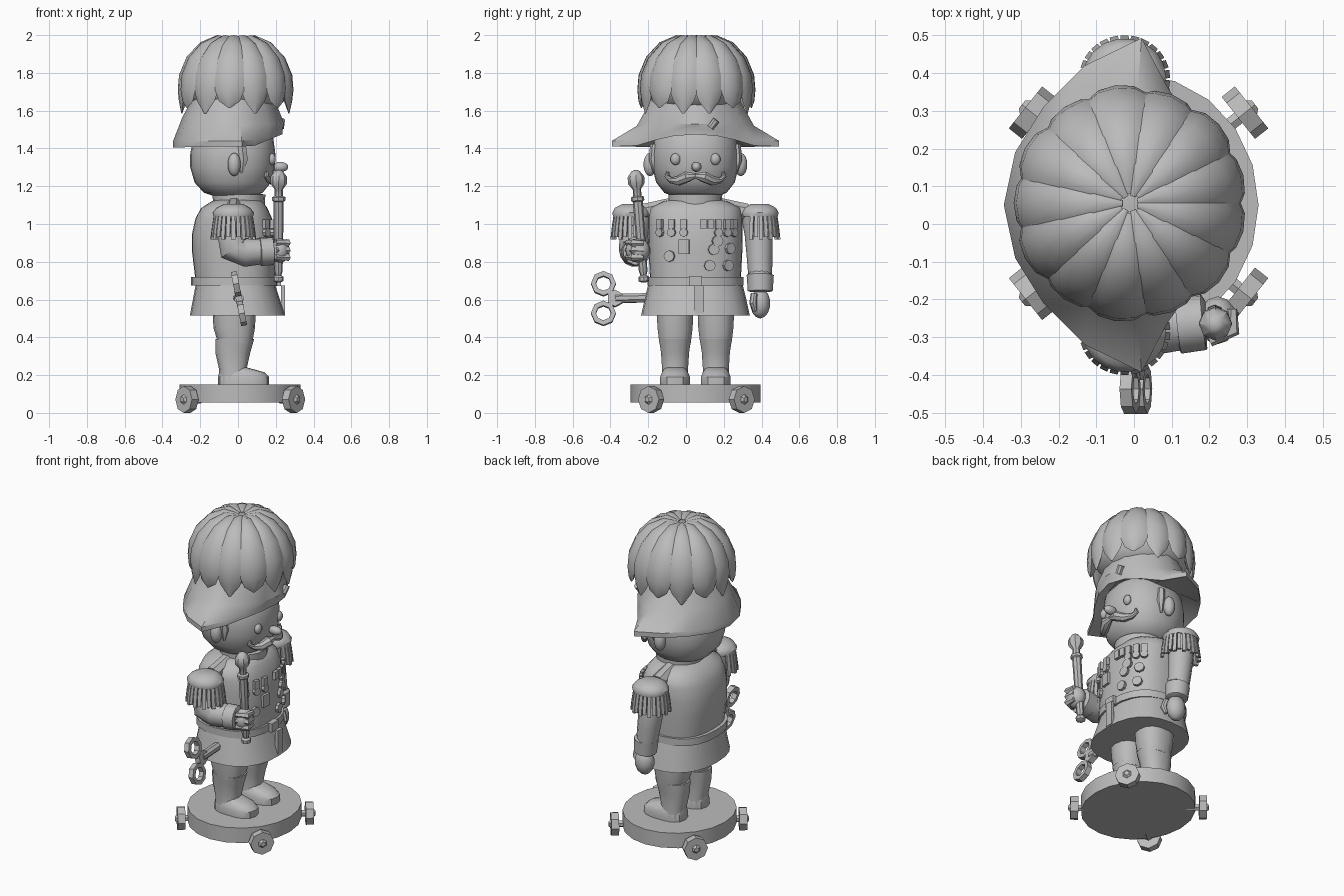
import bpy, bmesh, math
from mathutils import Vector, Matrix

YC = 0.05                       # the figure's own centre line (it looks towards +x)
grey = bpy.data.materials.new("plain grey")
grey.diffuse_color = (0.5, 0.5, 0.5, 1)


def finish(name, bm, angle=35):
    bmesh.ops.recalc_face_normals(bm, faces=bm.faces)
    me = bpy.data.meshes.new(name)
    bm.to_mesh(me)
    bm.free()
    me.materials.append(grey)
    me.polygons.foreach_set("use_smooth", [True] * len(me.polygons))
    me.set_sharp_from_angle(angle=math.radians(angle))
    ob = bpy.data.objects.new(name, me)
    bpy.context.collection.objects.link(ob)
    return ob


def loft(name, rings, closed=False, angle=35):
    bm = bmesh.new()
    vs = [[bm.verts.new(p) for p in r] for r in rings]
    n = len(vs[0])
    pairs = list(zip(vs, vs[1:])) + ([(vs[-1], vs[0])] if closed else [])
    for a, b in pairs:
        for i in range(n):
            bm.faces.new((a[i], a[(i + 1) % n], b[(i + 1) % n], b[i]))
    if not closed:
        bm.faces.new(vs[0])
        bm.faces.new(vs[-1])
    return finish(name, bm, angle)


def oval(cx, cy, rx, ry, z, n=24, p=2.0):
    def f(v):
        return math.copysign(abs(v) ** (2 / p), v)
    return [(cx + rx * f(math.cos(t)), cy + ry * f(math.sin(t)), z)
            for t in (2 * math.pi * i / n for i in range(n))]


def stack(name, rows, cy=YC, n=24, p=2.0, angle=35):
    """rows of (x min, x max, half width in y, z)"""
    return loft(name, [oval((a + b) / 2, cy, (b - a) / 2, ry, z, n, p) for a, b, ry, z in rows], angle=angle)


def tube(name, path, radii, n=10):
    path = [Vector(p) for p in path]
    rings = []
    for i, (p, r) in enumerate(zip(path, radii)):
        d = path[min(i + 1, len(path) - 1)] - path[max(i - 1, 0)]
        u = d.cross(Vector((0.31, 0.2, 1) if abs(d.normalized().z) < 0.9 else (1, 0, 0))).normalized()
        w = d.normalized().cross(u)
        rings.append([p + r * (u * math.cos(t) + w * math.sin(t))
                      for t in (2 * math.pi * k / n for k in range(n))])
    return loft(name, rings)


def disc(name, c, normal, r, depth, n=8, r2=None):
    bm = bmesh.new()
    m = Matrix.Translation(c) @ Vector(normal).to_track_quat('Z', 'Y').to_matrix().to_4x4()
    bmesh.ops.create_cone(bm, cap_ends=True, segments=n, radius1=r, radius2=r if r2 is None else r2,
                          depth=depth, matrix=m)
    return finish(name, bm)


def ball(name, c, r, n=12):
    bm = bmesh.new()
    bmesh.ops.create_uvsphere(bm, u_segments=n, v_segments=n // 2 + 1, radius=1,
                              matrix=Matrix.Translation(c) @ Matrix.Diagonal((*r, 1)))
    return finish(name, bm, 60)


def box(name, c, size, normal=(1, 0, 0)):
    bm = bmesh.new()
    turn = Matrix.Rotation(math.atan2(normal[1], normal[0]), 4, 'Z')
    bmesh.ops.create_cube(bm, size=1, matrix=Matrix.Translation(c) @ turn @ Matrix.Diagonal((*size, 1)))
    return finish(name, bm)


# Wheeled base
stack("base", [(-0.31, 0.33, 0.345, 0.055), (-0.31, 0.33, 0.345, 0.15)], n=20)
for sx in (-1, 1):
    for sy in (-1, 1):
        c, d = Vector((0.012 + sx * 0.282, 0.055 + sy * 0.24, 0.071)), Vector((sx * 0.78, sy * 0.62, 0))
        disc("wheel", c, d, 0.071, 0.045, 8)
        disc("wheel_hub", c + d * 0.027, d, 0.03, 0.015, 6, 0.015)
        disc("axle", c - d * 0.05, d, 0.02, 0.09, 6)

# Legs, boots and feet
for s in (-1, 1):
    y = YC + s * 0.108
    stack("leg", [(-0.105, 0.075, 0.085, 0.37), (-0.13, 0.09, 0.095, 0.45), (-0.135, 0.095, 0.1, 0.56)], y, 14, 2.4)
    stack("boot", [(-0.1, 0.06, 0.075, 0.15), (-0.1, 0.045, 0.07, 0.23), (-0.12, 0.065, 0.076, 0.32),
                   (-0.12, 0.085, 0.087, 0.39), (-0.1, 0.06, 0.07, 0.395)], y, 14, 2.4)
    stack("foot", [(-0.105, 0.165, 0.08, 0.15), (-0.105, 0.165, 0.08, 0.19), (-0.1, 0.14, 0.07, 0.215),
                   (-0.09, 0.05, 0.055, 0.24)], y, 14, 2.6)

# Coat: skirt, belt, body, collar
stack("coat_skirt", [(-0.255, 0.25, 0.288, 0.515), (-0.235, 0.215, 0.265, 0.62), (-0.22, 0.19, 0.245, 0.70)], p=2.4)
stack("belt", [(-0.25, 0.21, 0.255, 0.675), (-0.25, 0.21, 0.255, 0.72)], p=2.4)
box("belt_buckle", (0.21, YC, 0.698), (0.035, 0.07, 0.055))
stack("coat_body", [(-0.225, 0.195, 0.24, 0.70), (-0.243, 0.198, 0.248, 0.85), (-0.243, 0.195, 0.25, 0.95),
                    (-0.225, 0.18, 0.25, 1.03), (-0.195, 0.155, 0.238, 1.085), (-0.14, 0.13, 0.17, 1.12),
                    (-0.1, 0.1, 0.12, 1.13)], n=32, p=2.5, angle=50)
stack("collar", [(-0.13, 0.14, 0.14, 1.08), (-0.135, 0.145, 0.142, 1.155), (-0.11, 0.12, 0.12, 1.16)], n=20)
box("skirt_front_edge", (0.238, YC + 0.02, 0.6), (0.02, 0.05, 0.15))

# Medals laid on the chest surface
def chest(name, y, z, kind, w, h):
    q = (y - YC) / 0.25
    k = (1 - abs(q) ** 2.5) ** 0.4
    nrm = Vector((k ** 1.5 / 0.22, math.copysign(abs(q) ** 1.5, q) / 0.25, 0)).normalized()
    c = Vector((-0.023 + 0.219 * k - 0.04 * max(0, z - 0.95), y, z)) + nrm * 0.006
    if kind == "box":
        box(name, c, (0.02, w, h), nrm)
    else:
        disc(name, c, nrm, w, 0.02, h)

for y in (-0.135, -0.075, -0.012, 0.09, 0.13, 0.17, 0.215, 0.25):
    chest("medal_ribbon", y, 1.0, "box", 0.034, 0.05)
    if y not in (0.09, 0.13):
        chest("medal", y, 0.955, "disc", 0.023, 8)
chest("square_badge", -0.01, 0.88, "box", 0.055, 0.075)
for y, z in ((-0.085, 0.83), (0.145, 0.865), (0.23, 0.87), (0.125, 0.78), (0.22, 0.78), (0.165, 0.91)):
    chest("round_badge", y, z, "disc", 0.03, 8)

# Epaulettes with fringes and shoulder straps
for s in (-1, 1):
    def ep(t, r, z):
        return Vector((-0.025 + 0.115 * r * math.cos(t), YC + s * (0.335 + 0.11 * r * math.sin(t)), z))
    y0 = YC + s * 0.34
    stack("epaulette", [(-0.13, 0.08, 0.098, 1.04), (-0.135, 0.085, 0.102, 1.06), (-0.115, 0.065, 0.088, 1.085),
                        (-0.075, 0.03, 0.05, 1.105)], y0, 18, angle=50)
    stack("epaulette_core", [(-0.1, 0.05, 0.07, 0.95), (-0.115, 0.065, 0.085, 1.05)], y0, 14)
    for i in range(17):
        t = math.pi * (-0.12 + 1.24 * i / 16)
        rows = [[ep(t - a, r, z), ep(t + a, r, z), ep(t + a, r - 0.15, z), ep(t - a, r - 0.15, z)]
                for a, r, z in ((0.09, 0.88, 1.06), (0.1, 0.98, 0.99), (0.09, 1.05, 0.918 + 0.012 * (i % 2)))]
        loft("fringe_strand", rows)
    tube("shoulder_strap", [(-0.02, YC + s * 0.13, 1.095), (-0.025, YC + s * 0.27, 1.06)], [0.045, 0.05], 8)

# Hanging arm (+y)
tube("straight_sleeve", [(-0.03, 0.36, 1.05), (-0.03, 0.385, 0.95), (-0.015, 0.39, 0.82), (0.0, 0.393, 0.71)],
     [0.07, 0.075, 0.068, 0.062], 12)
tube("straight_cuff", [(0.0, 0.393, 0.735), (0.003, 0.393, 0.73), (0.01, 0.393, 0.645), (0.01, 0.393, 0.64)],
     [0.055, 0.072, 0.066, 0.05], 12)
ball("straight_hand", (0.015, 0.393, 0.58), (0.06, 0.053, 0.08))
tube("thumb", [(0.06, 0.36, 0.63), (0.075, 0.355, 0.58), (0.065, 0.365, 0.54)], [0.018, 0.02, 0.012], 8)

# Bent arm (-y) holding the baton
tube("bent_sleeve", [(-0.03, -0.25, 1.05), (-0.035, -0.275, 0.95), (-0.025, -0.275, 0.87), (0.04, -0.272, 0.85),
                     (0.15, -0.265, 0.855)], [0.07, 0.075, 0.082, 0.078, 0.066], 12)
tube("bent_cuff", [(0.115, -0.268, 0.853), (0.118, -0.268, 0.853), (0.185, -0.26, 0.857), (0.19, -0.26, 0.857)],
     [0.06, 0.077, 0.075, 0.055], 12)
ball("bent_hand", (0.222, -0.255, 0.86), (0.052, 0.065, 0.065))
for i in range(3):
    tube("finger", [(0.2, -0.31, 0.9 - i * 0.038), (0.262, -0.28, 0.9 - i * 0.038), (0.26, -0.225, 0.9 - i * 0.038)],
         [0.016, 0.021, 0.014], 6)
b0, b1 = Vector((0.213, -0.222, 0.69)), Vector((0.216, -0.268, 1.285))
prof = ((0, .012), (.015, .028), (.05, .028), (.065, .016), (.1, .023), (.72, .027), (.73, .035), (.76, .035),
        (.77, .022), (.83, .022), (.88, .044), (.94, .044), (.99, .022), (1, .01))
tube("baton", [b0.lerp(b1, t) for t, _ in prof], [r for _, r in prof], 8)

# Wind-up key on the side
tilt = Vector((-0.19, 0, 0.98))
hub = Vector((0.005, -0.375, 0.605))
side = Vector((0.98, 0, 0.19))
tube("key_stem", [(0.0, -0.18, 0.61), hub], [0.026, 0.026], 8)
disc("key_hub", hub, side, 0.045, 0.034, 6)
for s in (-1, 1):
    c = hub + tilt * s * 0.08 + Vector((0, -0.062, 0))
    rings = []
    for i in range(8):
        t = 2 * math.pi * i / 8
        d = tilt * math.cos(t) + Vector((0, 1, 0)) * math.sin(t)
        rings.append([c + d * r + side * h for r, h in ((.066, -.016), (.066, .016), (.04, .016), (.04, -.016))])
    loft("key_ring", rings, closed=True)

# Head and face
stack("head", [(-0.1, 0.08, 0.1, 1.14), (-0.18, 0.13, 0.165, 1.165), (-0.23, 0.175, 0.208, 1.22),
               (-0.253, 0.195, 0.228, 1.3), (-0.253, 0.198, 0.23, 1.37), (-0.235, 0.185, 0.215, 1.47),
               (-0.18, 0.13, 0.16, 1.54)], n=28, p=2.2, angle=60)
ball("nose", (0.222, YC + 0.005, 1.302), (0.045, 0.027, 0.027))
for s in (-1, 1):
    ball("eye", (0.18, YC + s * 0.105, 1.343), (0.02, 0.028, 0.032), 8)
    ball("ear", (-0.02, YC + s * 0.24, 1.315), (0.035, 0.035, 0.062))
    tube("sideburn", [(0.02, YC + s * 0.215, 1.42), (0.03, YC + s * 0.222, 1.34), (0.02, YC + s * 0.215, 1.27)],
         [0.025, 0.025, 0.008], 6)
    tube("moustache", [(0.215, YC, 1.255), (0.212, YC + s * 0.045, 1.25), (0.19, YC + s * 0.09, 1.228),
                       (0.165, YC + s * 0.13, 1.23), (0.15, YC + s * 0.152, 1.255), (0.152, YC + s * 0.145, 1.275)],
         [0.014, 0.03, 0.026, 0.016, 0.013, 0.008], 8)

# Two-pointed hat: half outlines (x, y, z), mirrored across the centre line
def outline(half):
    return [(x, YC + y, z) for x, y, z in half] + [(x, YC - y, z) for x, y, z in half[-2:0:-1]]

low = [(0.235, 0, 1.475), (0.21, 0.12, 1.465), (0.16, 0.21, 1.445), (0.09, 0.31, 1.415), (0.02, 0.443, 1.41),
       (-0.13, 0.37, 1.41), (-0.24, 0.26, 1.408), (-0.315, 0.14, 1.405), (-0.345, 0, 1.405)]
mid = [(0.245, 0, 1.53), (0.225, 0.11, 1.53), (0.165, 0.2, 1.53), (0.09, 0.255, 1.525), (0.01, 0.31, 1.52),
       (-0.12, 0.275, 1.53), (-0.21, 0.21, 1.545), (-0.27, 0.12, 1.56), (-0.295, 0, 1.565)]
rim = [(x, y, z + 0.03) for x, y, z in low]
top = [(0.19 * math.cos(i * math.pi / 8) - 0.02, 0.2 * math.sin(i * math.pi / 8), 1.72) for i in range(9)]
inner = [(x * 0.75 - 0.01, min(y * 0.8, 0.21), z + 0.04) for x, y, z in low]
loft("hat", [outline(h) for h in (inner, low, rim, mid, top)])
tube("hat_loop", [(0.225, 0.13, 1.51), (0.23, 0.16, 1.55)], [0.02, 0.02], 8)

# Feather plume: a core dome covered by drooping pointed feathers
PY = 0.055
stack("plume_core", [(-0.2, 0.18, 0.19, 1.6), (-0.28, 0.26, 0.265, 1.7), (-0.27, 0.25, 0.26, 1.8),
                     (-0.19, 0.17, 0.18, 1.91), (-0.07, 0.05, 0.06, 1.96)], PY, angle=60)
feather = ((.02, 1.982, .008), (.1, 2.0, .034), (.19, 1.962, .054), (.262, 1.885, .074), (.302, 1.79, .082),
           (.309, 1.71, .078), (.303, 1.65, .056), (.29, 1.585, .006))
for i in range(13):
    a = 2 * math.pi * (i + 0.5) / 13
    out, across = Vector((math.cos(a), math.sin(a), 0)), Vector((-math.sin(a), math.cos(a), 0))
    rings = []
    for r, z, w in feather:
        nrm = (out * r + Vector((0, 0, max(0, z - 1.7)))).normalized()
        c = Vector((-0.01, PY, z + (0.03 * (i % 2) if z < 1.6 else 0))) + out * (r + 0.006 * (i % 2))
        rings.append([c + across * w * u - nrm * v * w for u, v in
                      ((-1, .38), (-.6, .1), (0, 0), (.6, .1), (1, .38), (0, .75))])
    loft("feather", rings, angle=50)
